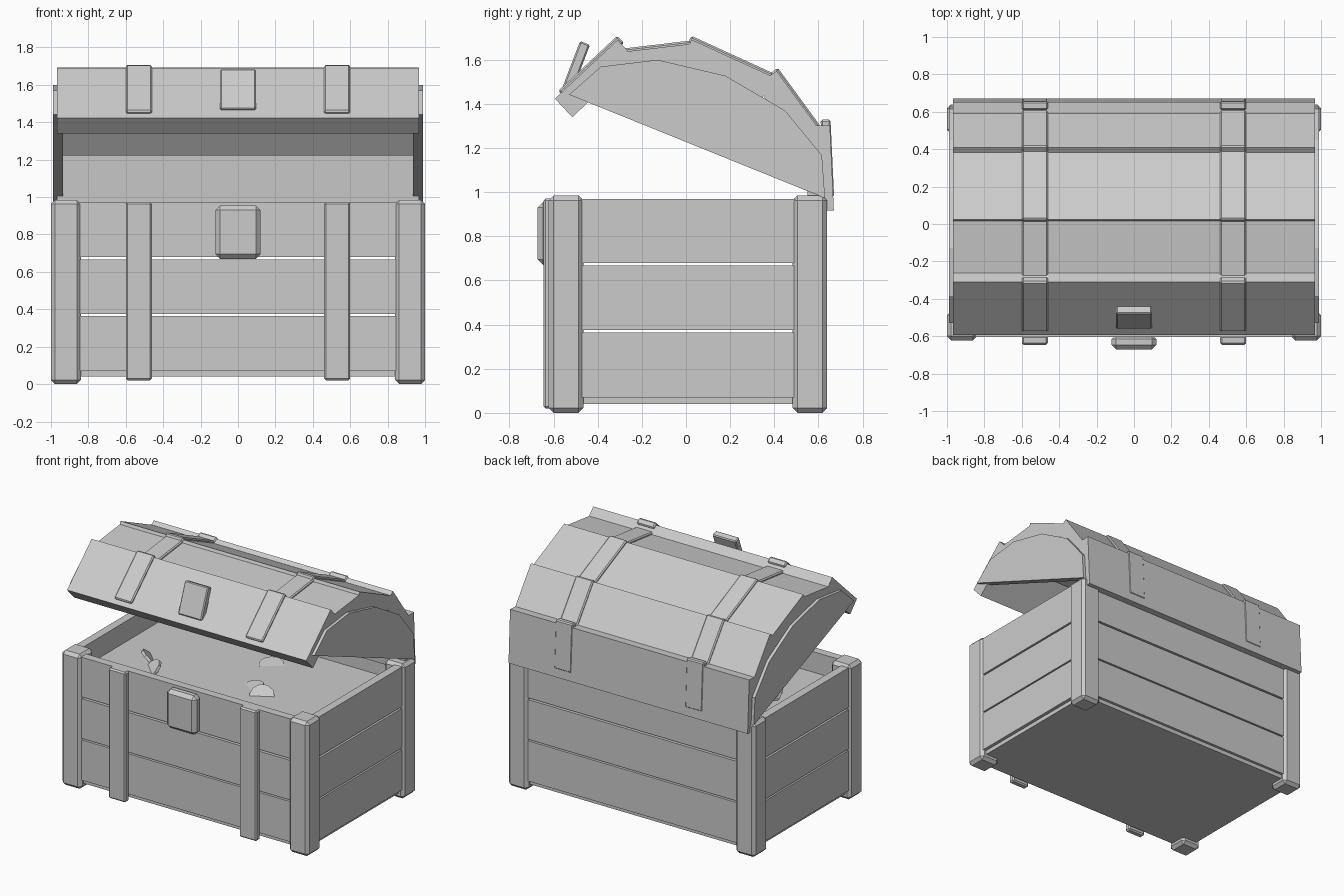
import bpy, bmesh
from math import radians, hypot
from mathutils import Matrix, Vector

if "Cube" in bpy.data.objects:
    bpy.data.objects.remove(bpy.data.objects["Cube"])


def finish(name, bm):
    bmesh.ops.recalc_face_normals(bm, faces=bm.faces)
    me = bpy.data.meshes.new(name)
    bm.to_mesh(me)
    bm.free()
    ob = bpy.data.objects.new(name, me)
    bpy.context.collection.objects.link(ob)
    return ob


def chamfer(bm, w):
    if w:
        bmesh.ops.bevel(bm, geom=bm.edges[:], offset=w, segments=1,
                        profile=0.5, affect='EDGES')


def box(name, x, y, z, bevel=0.0):
    """Box from (min, max) ranges."""
    bm = bmesh.new()
    c = [(a + b) / 2 for a, b in (x, y, z)]
    s = [b - a for a, b in (x, y, z)]
    bmesh.ops.create_cube(bm, size=1, matrix=Matrix.Translation(c) @ Matrix.Diagonal((*s, 1)))
    chamfer(bm, bevel)
    return finish(name, bm)


def prism(name, x, pts, bevel=0.0):
    """Side profile (y, z) pushed along x."""
    bm = bmesh.new()
    f = bm.faces.new([bm.verts.new((x[0], p[0], p[1])) for p in pts])
    r = bmesh.ops.extrude_face_region(bm, geom=[f])
    vs = [v for v in r['geom'] if isinstance(v, bmesh.types.BMVert)]
    bmesh.ops.translate(bm, vec=(x[1] - x[0], 0, 0), verts=vs)
    chamfer(bm, bevel)
    return finish(name, bm)


def board(name, x, a, b, thick, lift=0.0, before=0.0, after=0.0, bevel=0.0):
    """Board whose outer surface runs from a to b in the side view."""
    a, b = Vector(a), Vector(b)
    d = (b - a).normalized()
    n = Vector((-d.y, d.x))          # outward normal
    a, b = a - d * before + n * lift, b + d * after + n * lift
    return prism(name, x, [a, b, b - n * thick, a - n * thick], bevel)


# corner posts
for sx in (-1, 1):
    for y in ((-0.622, -0.465), (0.483, 0.64)):
        box("corner_post", sorted((sx * 0.84, sx)), y, (0, 0.985), 0.022)

# body planks, three rows with open gaps
for z in ((0.07, 0.365), (0.376, 0.667), (0.68, 0.97)):
    box("front_plank", (-0.92, 0.92), (-0.605, -0.545), z)
    box("back_plank", (-0.92, 0.92), (0.563, 0.623), z)
    for sx in (-1, 1):
        box("side_plank", sorted((sx * 0.925, sx * 0.985)), (-0.545, 0.563), z)

# floor and treasure surface
box("floor", (-0.96, 0.96), (-0.585, 0.603), (0.04, 0.075))
box("treasure_surface", (-0.925, 0.925), (-0.545, 0.563), (0.81, 0.82))

# half-buried coins
for x, y, rx, ry in ((0.07, 0.29, 8, 6), (0.17, -0.08, 12, -8), (0.30, -0.15, 40, 20),
                     (-0.64, -0.09, -35, 30), (-0.54, -0.23, 35, -30)):
    bm = bmesh.new()
    m = (Matrix.Translation((x, y, 0.815)) @ Matrix.Rotation(radians(rx), 4, 'X')
         @ Matrix.Rotation(radians(ry), 4, 'Y'))
    bmesh.ops.create_cone(bm, cap_ends=True, segments=10, radius1=0.085, radius2=0.085,
                          depth=0.02, matrix=m)
    finish("coin", bm)

# lower lock plate
box("lock_plate", (-0.12, 0.12), (-0.672, -0.59), (0.67, 0.955), 0.025)

# lid boards: outer line of each, front to back
lid = [((-0.594, 1.424), (-0.31, 1.69)),
       ((-0.285, 1.636), (0.02, 1.672)),
       ((0.025, 1.692), (0.39, 1.525)),
       ((0.41, 1.55), (0.60, 1.29)),
       ((0.652, 1.305), (0.67, 0.918))]
for a, b in lid:
    board("lid_plank", (-0.968, 0.968), a, b, 0.115)

# lid end panels
end = [(-0.53, 1.442), (-0.386, 1.569), (-0.129, 1.60), (0.178, 1.528),
       (0.449, 1.37), (0.616, 1.167), (0.63, 0.973)]
for sx in (-1, 1):
    prism("lid_end", sorted((sx * 0.935, sx * 0.99)), end)

# straps on body front and over the lid: (lift, before, after)
fit = [(0.015, -0.035, 0.012), (0.015, 0.0, 0.02), (0.015, 0.008, 0.0),
       (0.013, 0.008, 0.0), (0.004, 0.025, -0.06)]
for cx in (-0.53, 0.53):
    xr = (cx - 0.07, cx + 0.07)
    box("front_strap", xr, (-0.646, -0.597), (0.02, 0.972), 0.01)
    for (a, b), (lift, before, after) in zip(lid, fit):
        board("lid_strap", xr, a, b, 0.045, lift, before, after, 0.008)

# upper lock hasp, tilted with the lid
board("lock_hasp", (-0.095, 0.095), (-0.562, 1.47), (-0.48, 1.685), 0.048, bevel=0.007)
